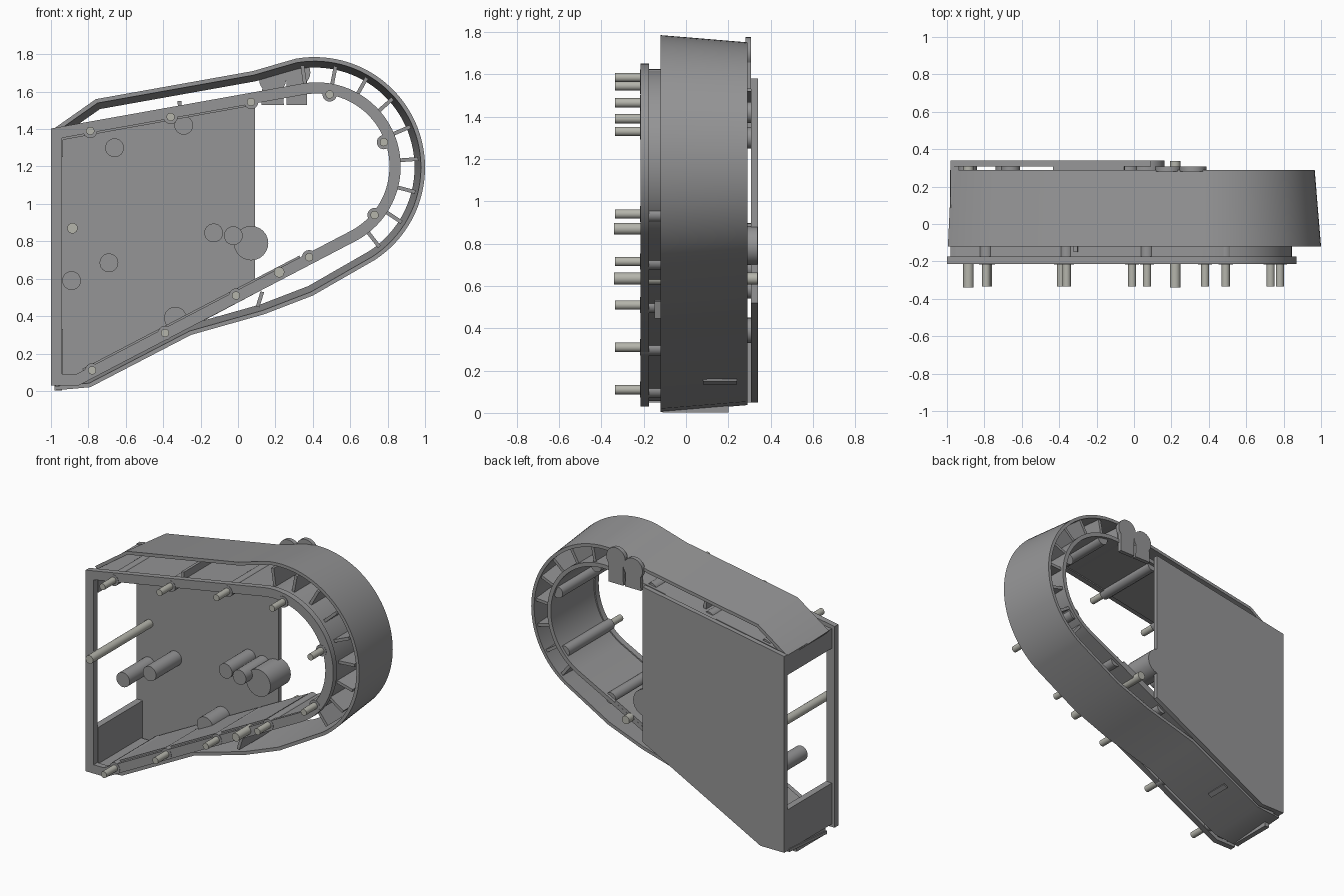
import bpy, bmesh
from math import sin, cos, radians
from mathutils import Vector

if "Cube" in bpy.data.objects:
    bpy.data.objects.remove(bpy.data.objects["Cube"])

steel = bpy.data.materials.new("pin_steel")
steel.diffuse_color = (0.46, 0.46, 0.41, 1)
steel.use_nodes = True
steel.node_tree.nodes["Principled BSDF"].inputs["Base Color"].default_value = steel.diffuse_color
grey = bpy.data.materials.new("dark_grey")
grey.diffuse_color = (0.3, 0.3, 0.305, 1)
grey.use_nodes = True
grey.node_tree.nodes["Principled BSDF"].inputs["Base Color"].default_value = grey.diffuse_color


def finish(name, bm, mat=None):
    bmesh.ops.recalc_face_normals(bm, faces=bm.faces)
    me = bpy.data.meshes.new(name)
    bm.to_mesh(me)
    bm.free()
    ob = bpy.data.objects.new(name, me)
    bpy.context.collection.objects.link(ob)
    me.materials.append(mat or grey)
    bpy.ops.object.select_all(action='DESELECT')
    ob.select_set(True)
    bpy.context.view_layer.objects.active = ob
    bpy.ops.object.shade_smooth_by_angle(angle=radians(32))
    return ob


def arc(cx, cz, r, a0, a1, n):
    angles = [radians(a0 + (a1 - a0) * i / n) for i in range(n + 1)]
    return [(cx + r * cos(a), cz + r * sin(a)) for a in angles]


def offset(pts, d, closed):
    """Move a clockwise x-z outline inward by d with mitred corners."""
    p = [Vector(q) for q in pts]
    n, out = len(p), []
    for i in range(n):
        normals = []
        for a, b in ((i - 1, i), (i, i + 1)):
            if closed or (a >= 0 and b < n):
                e = (p[b % n] - p[a % n]).normalized()
                normals.append(Vector((e.y, -e.x)))
        m = (normals[0] + normals[-1]).normalized()
        out.append(p[i] + m * d / max(0.4, m.dot(normals[0])))
    return out


def band(name, pts, d0, d1, y0, y1, closed=False, taper=0):
    """Wall between two offsets of an outline, optionally shrinking to the back."""
    bm = bmesh.new()
    rows = []
    for d, y in ((d0, y0), (d0 + taper, y1), (d1 + taper, y1), (d1, y0)):
        rows.append([bm.verts.new((q.x, y, q.y)) for q in offset(pts, d, closed)])
    n = len(pts)
    for i in range(n if closed else n - 1):
        j = (i + 1) % n
        for k in range(4):
            a, b = rows[k], rows[(k + 1) % 4]
            bm.faces.new((a[i], a[j], b[j], b[i]))
    if not closed:
        for i in (0, n - 1):
            bm.faces.new([r[i] for r in rows])
    return finish(name, bm)


def prism(name, pts, y0, y1, mat=None):
    bm = bmesh.new()
    f = bm.faces.new([bm.verts.new((x, y0, z)) for x, z in pts])
    new = bmesh.ops.extrude_face_region(bm, geom=[f])["geom"]
    bmesh.ops.translate(bm, vec=(0, y1 - y0, 0),
                        verts=[v for v in new if isinstance(v, bmesh.types.BMVert)])
    return finish(name, bm, mat)


def rod(name, x, z, r, y0, y1, mat=None):
    return prism(name, arc(x, z, r, 0, 345, 23), y0, y1, mat)


def rect(x0, x1, z0, z1):
    return [(x0, z0), (x1, z0), (x1, z1), (x0, z1)]


def bar(name, p, q, w, y0, y1):
    """Flat rib running from p to q in the x-z plane."""
    p, q = Vector(p), Vector(q)
    e = (q - p).normalized()
    s = Vector((-e.y, e.x)) * w / 2
    return prism(name, [tuple(v) for v in (p + s, q + s, q - s, p - s)], y0, y1)


# Tapered outer shell
shell = ([(-0.995, 1.395), (-0.76, 1.56), (0.08, 1.71), (0.2, 1.745)]
         + arc(0.41, 1.195, 0.59, 100, -57, 44)
         + [(0.4, 0.51), (0.14, 0.41), (-0.25, 0.30), (-0.79, 0.02), (-0.98, 0.003)])
band("outer_shell", shell, 0, 0.022, -0.12, 0.29, taper=0.034)

# Front frame ring and the inner wall behind it
curve = arc(0.42, 1.2, 0.45, 100.2, -62.5, 44)
frame = [(-1, 1.403)] + curve + [(-0.85, 0.03), (-1, 0.03)]
band("front_frame", frame, 0, 0.06, -0.215, -0.175, closed=True)
wall = [(-0.98, 1.406)] + curve + [(-0.85, 0.03), (-0.98, 0.03)]
band("inner_wall", wall, 0.025, 0.052, -0.175, 0.29)
# Thicker straight runs of the wall, showing as a fine step inside the frame
band("upper_wall_liner", [(-0.95, 1.411), (0.03, 1.588)], 0.05, 0.07, -0.174, 0.289)
band("lower_wall_liner", [(0.36, 0.661), (-0.8, 0.056)], 0.05, 0.07, -0.174, 0.289)

# Back plate and left side panels
prism("back_plate", [(-0.98, 0.05), (-0.8, 0.05), (0.09, 0.52), (0.09, 1.58), (-0.98, 1.39)],
      0.307, 0.34)
prism("left_panel_lower", rect(-0.98, -0.935, 0.05, 0.33), -0.175, 0.308)
prism("left_panel_upper", rect(-0.98, -0.935, 1.25, 1.385), -0.175, 0.308)

# Screw columns with pins
bosses = [(-0.79, 1.39), (-0.36, 1.465), (0.07, 1.545), (0.49, 1.585), (0.78, 1.33),
          (0.73, 0.94), (0.38, 0.715), (-0.01, 0.51), (-0.39, 0.31), (-0.78, 0.11)]
for x, z in bosses:
    rod("screw_column", x, z, 0.038, -0.217, 0.27)
    rod("screw_pin", x, z, 0.022, -0.335, -0.1, steel)
for x, z in ((-0.885, 0.87), (0.22, 0.635)):
    rod("long_pin", x, z, 0.028, -0.34, 0.338, steel)

# Posts and pads on the back plate
for x, z, r, y0 in ((-0.13, 0.845, 0.05, 0.05), (-0.025, 0.83, 0.05, 0.05),
                    (-0.69, 0.685, 0.05, 0.03), (-0.89, 0.59, 0.05, 0.03),
                    (-0.335, 0.39, 0.06, 0.12), (-0.66, 1.30, 0.05, 0.27),
                    (-0.29, 1.42, 0.05, 0.27)):
    rod("plate_post", x, z, r, y0, 0.315)
rod("large_post", 0.07, 0.79, 0.092, 0.12, 0.339)

# Radial ribs between inner wall and shell
for i in range(9):
    a = radians(98 - 18.75 * i)
    d = Vector((cos(a), sin(a)))
    c = Vector((0.42, 1.2))
    bar("radial_rib", c + d * 0.42, c + d * 0.545, 0.02, -0.12, 0.27)
for p, q in (((-0.31, 1.49), (-0.313, 1.55)), ((0.13, 0.53), (0.105, 0.45))):
    bar("straight_rib", p, q, 0.02, -0.15, 0.24)

# Rounded twin tabs at the top rear
for x0, x1, cx, cz in ((0.125, 0.245, 0.185, 1.665), (0.258, 0.37, 0.315, 1.703)):
    prism("round_tab", [(x0, 1.53), (x1, 1.53)] + arc(cx, cz, 0.072, -40, 220, 20), 0.28, 0.308)

# Small ridge and foot on the lower shell, clip on the upper edge
bar("shell_ridge", (-0.59, 0.14), (-0.56, 0.156), 0.012, 0.08, 0.24)
prism("foot_lug", rect(-0.975, -0.94, 0.002, 0.05), -0.11, 0.2)
bar("plate_clip", (-0.43, 1.465), (-0.05, 1.534), 0.03, 0.285, 0.31)
